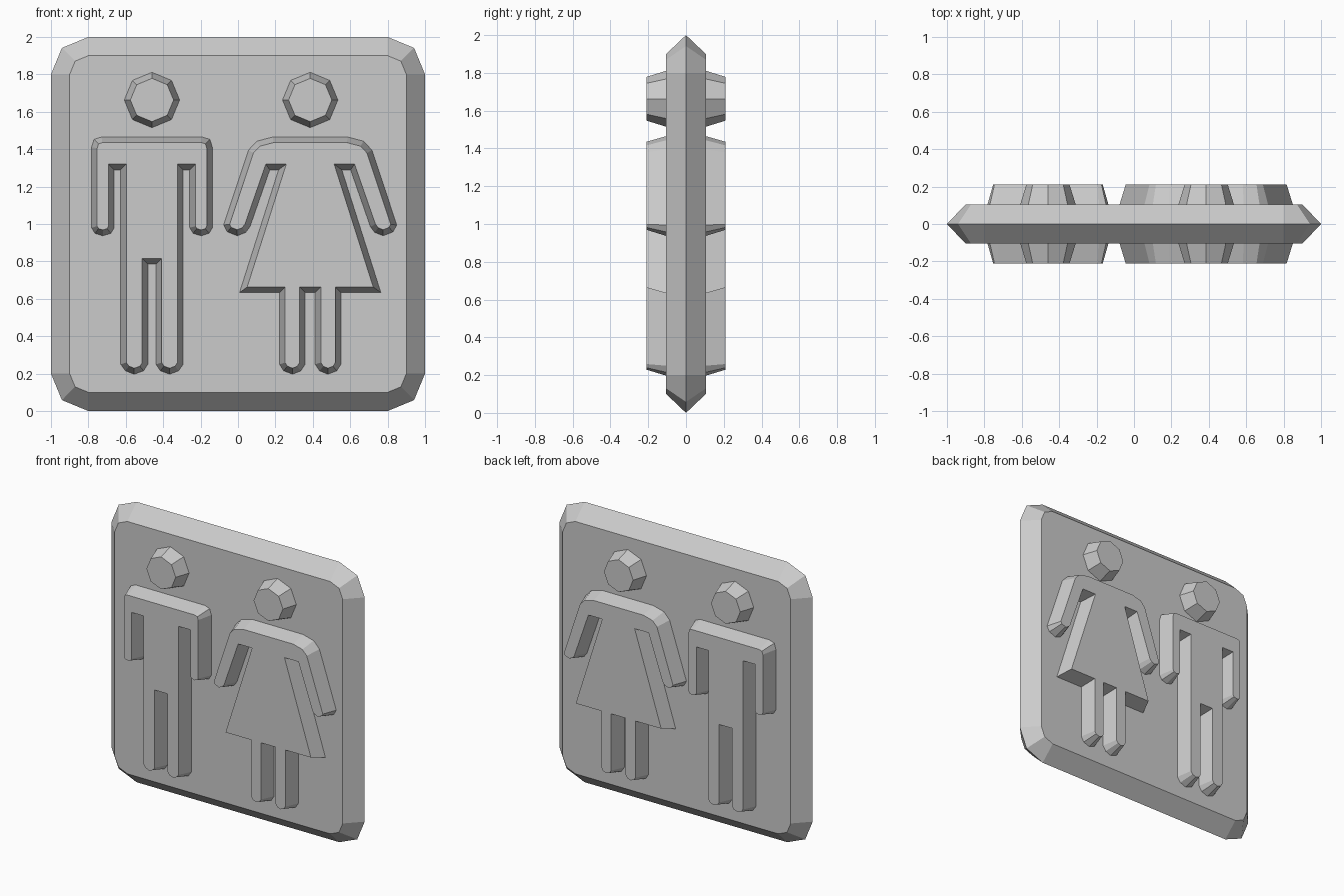
import bpy, bmesh, math
from mathutils import Vector

if "Cube" in bpy.data.objects:
    bpy.data.objects.remove(bpy.data.objects["Cube"])


def inset(pts, d):
    """Offset a closed outline inward by d with mitred corners."""
    n = len(pts)
    area = sum(pts[i][0] * pts[(i + 1) % n][1] - pts[(i + 1) % n][0] * pts[i][1] for i in range(n))
    s = 1 if area > 0 else -1
    out = []
    for i in range(n):
        p = Vector(pts[i])
        a = (p - Vector(pts[i - 1])).normalized()
        b = (Vector(pts[(i + 1) % n]) - p).normalized()
        na, nb = Vector((-a.y, a.x)) * s, Vector((-b.y, b.x)) * s
        out.append(tuple(p + (na + nb) * d / (1 + na.dot(nb))))
    return out


def loft(name, layers):
    """Join (y, outline) layers into a closed solid."""
    bm = bmesh.new()
    rings = [[bm.verts.new((x, y, z)) for x, z in pts] for y, pts in layers]
    for r0, r1 in zip(rings, rings[1:]):
        n = len(r0)
        for i in range(n):
            j = (i + 1) % n
            bm.faces.new((r0[i], r0[j], r1[j], r1[i]))
    bm.faces.new(rings[0])
    bm.faces.new(rings[-1])
    bmesh.ops.recalc_face_normals(bm, faces=bm.faces)
    mesh = bpy.data.meshes.new(name)
    bm.to_mesh(mesh)
    bm.free()
    ob = bpy.data.objects.new(name, mesh)
    bpy.context.collection.objects.link(ob)
    return ob


def rounded_square(half, r):
    pts = []
    for k, (sx, sz) in enumerate([(1, 1), (-1, 1), (-1, -1), (1, -1)]):
        for s in range(3):
            a = math.radians(90 * k + 45 * s)
            pts.append((sx * (half - r) + r * math.cos(a), 1 + sz * (half - r) + r * math.sin(a)))
    return pts


def relief(name, pts):
    """Bevelled relief passing through both sides of the plate."""
    top = inset(pts, 0.03)
    loft(name, [(-0.21, top), (-0.105, pts), (0.105, pts), (0.21, top)])


def symmetric(half, cx):
    return [(cx + u, z) for u, z in half] + [(cx - u, z) for u, z in reversed(half)]


def head(name, cx):
    pts = [(cx + 0.148 * math.cos(k * math.pi / 4), 1.663 + 0.148 * math.sin(k * math.pi / 4))
           for k in range(8)]
    relief(name, pts)


# Plate with a bevelled rim
face = rounded_square(0.9, 0.1)
loft("sign_plate", [(-0.105, face), (0, rounded_square(1.0, 0.2)), (0.105, face)])

# Left figure: shoulder, arm, side of body, leg
man_x, woman_x = -0.46, 0.386
man = [(0.27, 1.465), (0.31, 1.452), (0.323, 1.41),
       (0.323, 0.98), (0.305, 0.95), (0.263, 0.937), (0.22, 0.95), (0.202, 0.98),
       (0.202, 1.29), (0.167, 1.29),
       (0.167, 0.25), (0.142, 0.215), (0.095, 0.197), (0.045, 0.215), (0.022, 0.25),
       (0.022, 0.785)]
relief("man_body", symmetric(man, man_x))
head("man_head", man_x)

# Right figure: shoulder, slanted arm, skirt, leg
woman = [(0.2, 1.465), (0.285, 1.443), (0.33, 1.395),
         (0.463, 0.995), (0.443, 0.958), (0.39, 0.937), (0.345, 0.955), (0.322, 0.985),
         (0.216, 1.29), (0.169, 1.29),
         (0.378, 0.633), (0.164, 0.633),
         (0.164, 0.25), (0.142, 0.215), (0.094, 0.197), (0.05, 0.215), (0.027, 0.25),
         (0.027, 0.633)]
relief("woman_body", symmetric(woman, woman_x))
head("woman_head", woman_x)
